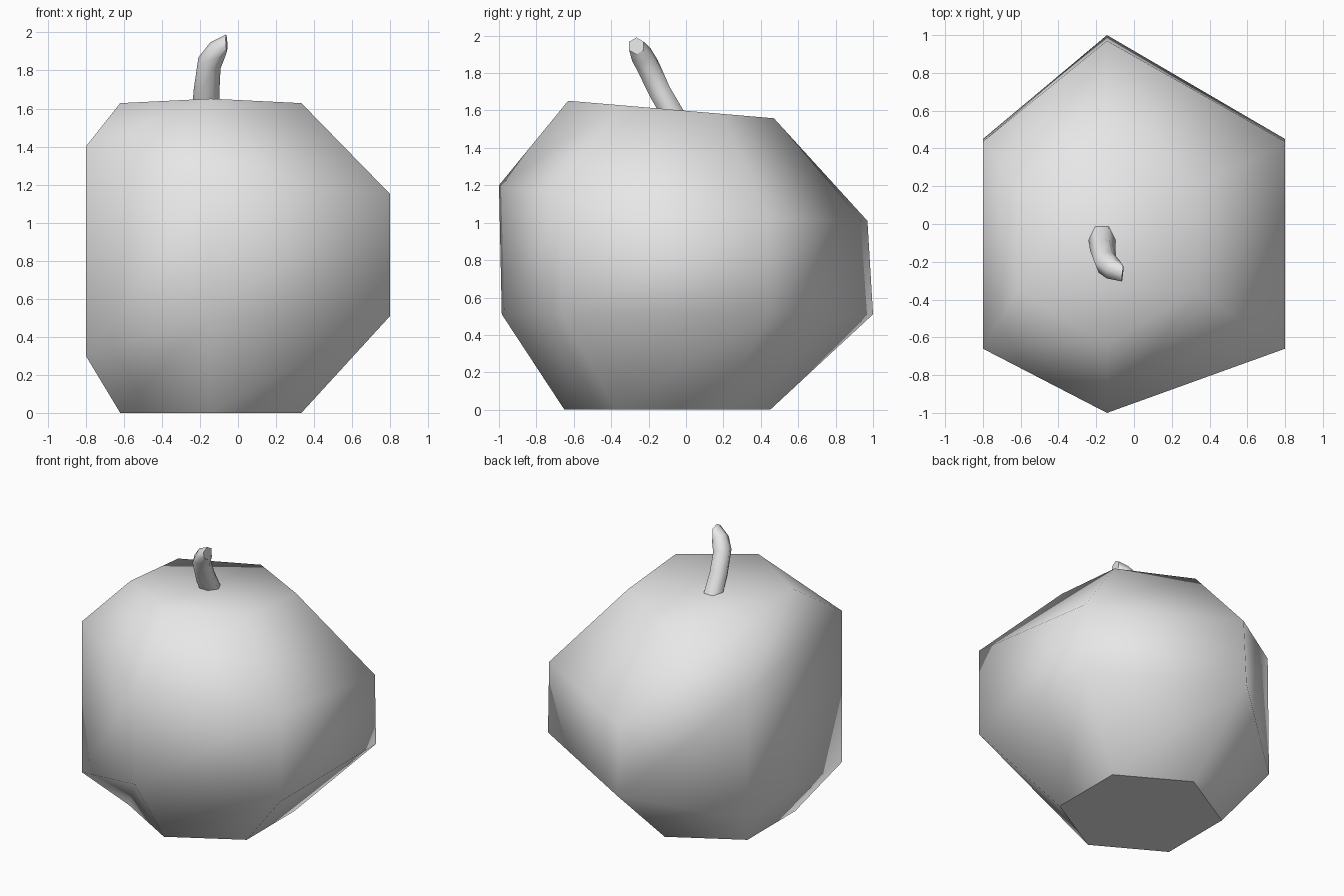
import bpy, bmesh
from math import sin, cos, pi
from mathutils import Vector

cube = bpy.data.objects.get("Cube")
if cube:
    bpy.data.objects.remove(cube)

grey = bpy.data.materials.new("plain grey")
grey.use_nodes = True
grey.diffuse_color = (0.8, 0.8, 0.8, 1)
grey.node_tree.nodes["Principled BSDF"].inputs["Base Color"].default_value = (0.8, 0.8, 0.8, 1)

SIDES = 6


def loft(name, rings, sharp_ends):
    """Skin a stack of point rings, cap both ends and shade smooth."""
    bm = bmesh.new()
    loops = [[bm.verts.new(p) for p in ring] for ring in rings]
    for low, high in zip(loops, loops[1:]):
        for i in range(SIDES):
            j = (i + 1) % SIDES
            bm.faces.new((low[i], low[j], high[j], high[i]))
    caps = [bm.faces.new(loops[0][::-1]), bm.faces.new(loops[-1])]
    for face in bm.faces:
        face.smooth = True
    for cap, sharp in zip(caps, sharp_ends):
        for edge in cap.edges:
            edge.smooth = not sharp
    bmesh.ops.recalc_face_normals(bm, faces=bm.faces)
    mesh = bpy.data.meshes.new(name)
    bm.to_mesh(mesh)
    bm.free()
    mesh.materials.append(grey)
    obj = bpy.data.objects.new(name, mesh)
    bpy.context.collection.objects.link(obj)
    return obj


def cap_ring(y, z, tilt):
    """Regular hexagon with a corner to the front, sloping along y."""
    points = []
    for i in range(SIDES):
        a = -pi / 2 + i * pi / 3
        dy = 0.55 * sin(a)
        points.append((-0.143 + 0.55 * cos(a), y + dy, z + tilt * dy))
    return points


def tilted_ring(centre, normal, radius):
    """Hexagon around a point, facing along a normal."""
    n = Vector(normal).normalized()
    side = n.cross(Vector((0, 1, 0))).normalized()
    up = n.cross(side)
    return [Vector(centre) + radius * (side * cos(i * pi / 3) + up * sin(i * pi / 3))
            for i in range(SIDES)]


# Body: corners run front, front left, back left, back, back right, front right
plan = [(-0.143, -1), (0.8, -0.66), (0.8, 0.45), (-0.143, 1), (-0.8, 0.45), (-0.8, -0.66)]
low_z = [0.51, 0.51, 0.51, 0.51, 0.3, 0.3]
high_z = [1.2, 1.15, 1.02, 1.01, 1.2, 1.4]
lower = [(x, y * (0.985 if y == -1 else 1), z) for (x, y), z in zip(plan, low_z)]
upper = [(x, y * (0.97 if y > 0 else 1), z) for (x, y), z in zip(plan, high_z)]
loft("body", [cap_ring(-0.1, 0, 0), lower, upper, cap_ring(-0.08, 1.605, -0.085)], (True, False))

# Stem: short tapered stalk bending forward and to the left
loft("stem", [
    tilted_ring((-0.17, -0.07, 1.58), (0, -0.2, 1), 0.072),
    tilted_ring((-0.165, -0.14, 1.7), (0, -0.5, 1), 0.068),
    tilted_ring((-0.15, -0.205, 1.84), (0.5, -0.35, 1), 0.065),
    tilted_ring((-0.11, -0.24, 1.9), (1, -0.5, 0.7), 0.06),
    tilted_ring((-0.06, -0.265, 1.945), (1, -0.1, 0.05), 0.045),
], (True, True))
